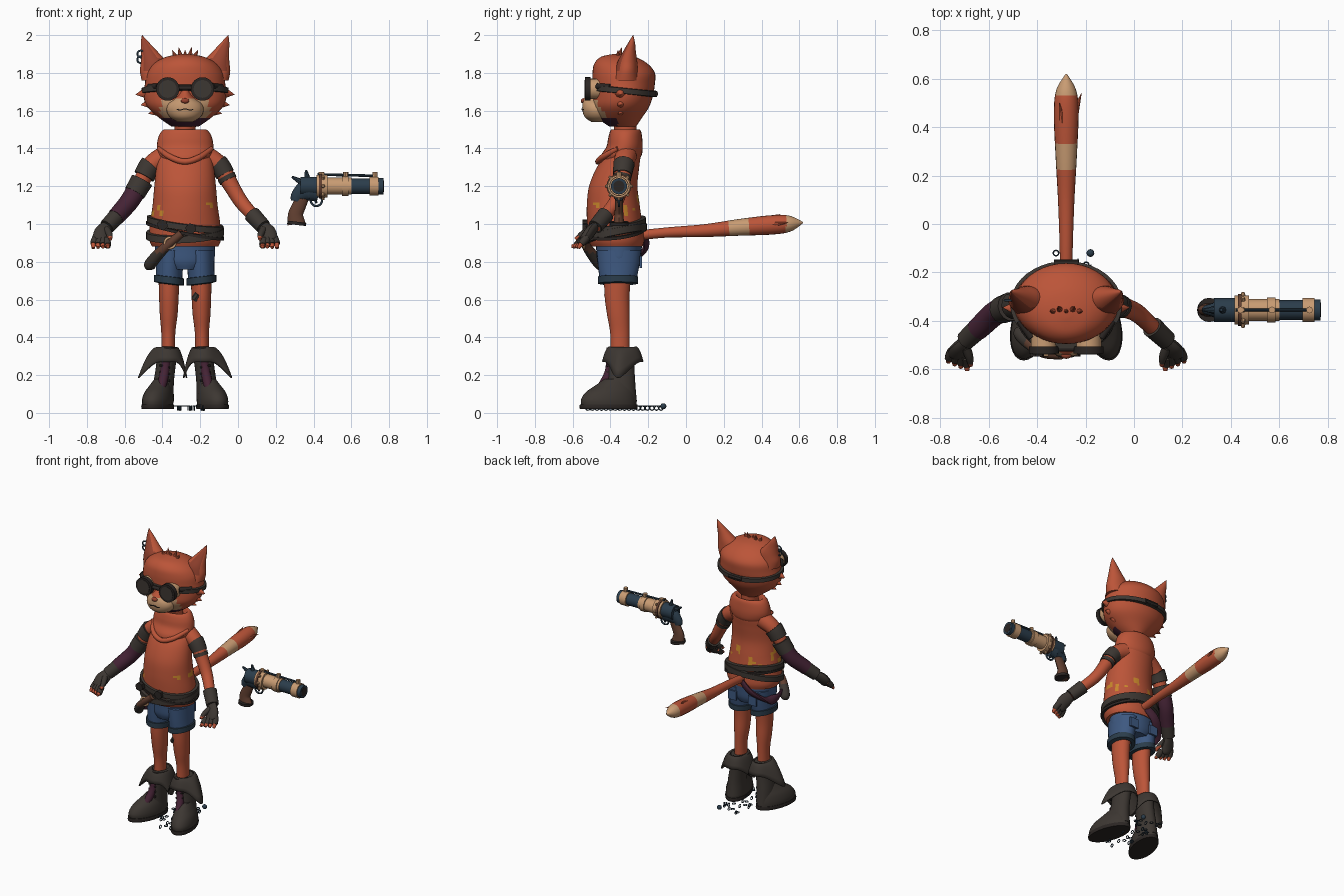
import bpy, bmesh, math, random
from mathutils import Vector

cube = bpy.data.objects.get("Cube")
if cube:
    bpy.data.objects.remove(cube)

C = -0.28          # character centre line
GY = -0.355        # pistol centre line


def material(name, rgb):
    m = bpy.data.materials.new(name)
    m.use_nodes = True
    m.diffuse_color = (*rgb, 1)
    m.node_tree.nodes["Principled BSDF"].inputs["Base Color"].default_value = (*rgb, 1)
    return m


FUR = material("orange", (.50, .09, .04))
INNER = material("dark orange", (.30, .055, .028))
TAN = material("tan", (.58, .33, .17))
LEATHER = material("dark leather", (.046, .038, .032))
BLACK = material("near black", (.024, .019, .017))
PURPLE = material("plum cloth", (.06, .017, .036))
DENIM = material("denim blue", (.048, .10, .22))
NAVY = material("gunmetal navy", (.024, .046, .07))
GOLD = material("yellow paint", (.60, .25, .025))
BROWN = material("brown leather", (.12, .05, .03))


def finish(name, bm, mats, rule=None):
    bmesh.ops.recalc_face_normals(bm, faces=bm.faces[:])
    mats = mats if isinstance(mats, list) else [mats]
    for f in bm.faces:
        f.smooth = True
        if rule:
            f.material_index = rule(f.calc_center_median(), f.normal)
    me = bpy.data.meshes.new(name)
    bm.to_mesh(me)
    bm.free()
    for m in mats:
        me.materials.append(m)
    me.set_sharp_from_angle(angle=math.radians(40))
    ob = bpy.data.objects.new(name, me)
    bpy.context.collection.objects.link(ob)
    return ob


def sample(rows, t):
    # smooth curve through the rows, t from 0 to 1
    n = len(rows) - 1
    i = min(int(t * n), n - 1)
    u = t * n - i
    p = [Vector(rows[min(max(k, 0), n)]) for k in (i - 1, i, i + 1, i + 2)]
    return (2 * p[1] + (p[2] - p[0]) * u + (2 * p[0] - 5 * p[1] + 4 * p[2] - p[3]) * u * u
            + (3 * p[1] - p[0] - 3 * p[2] + p[3]) * u ** 3) / 2


def skin(name, rings, mats, rule=None, caps=True, loop=False):
    bm = bmesh.new()
    vs = [[bm.verts.new(p) for p in r] for r in rings]
    n = len(vs[0])
    for a, b in zip(vs, vs[1:] + vs[:1] if loop else vs[1:]):
        for i in range(n):
            bm.faces.new((a[i], a[(i + 1) % n], b[(i + 1) % n], b[i]))
    if caps and not loop:
        bm.faces.new(vs[0])
        bm.faces.new(vs[-1])
    return finish(name, bm, mats, rule)


def stack(name, rows, mats, s=1, n=28, sub=5, rule=None, shear=0):
    # rows: (z, side offset, y, x radius, y radius)
    rings = []
    steps = (len(rows) - 1) * sub
    for k in range(steps + 1):
        z, dx, y, rx, ry = sample(rows, k / steps)
        rx, ry = max(rx, .001), max(ry, .001)
        ring = []
        for i in range(n):
            a = math.tau * i / n
            u, v = rx * math.cos(a), ry * math.sin(a)
            ring.append((C + s * (dx + u - shear * v), y + v, z))
        rings.append(ring)
    return skin(name, rings, mats, rule)


def tube(name, rows, mats, n=14, flat=1, ref=(0, 1, 0), t0=0, t1=1, grow=0, steps=16, rule=None):
    # rows: (x, y, z, radius)
    pts = [sample(rows, t0 + (t1 - t0) * k / steps) for k in range(steps + 1)]
    rings = []
    for k, p in enumerate(pts):
        tan = (pts[min(k + 1, steps)] - pts[max(k - 1, 0)]).to_3d().normalized()
        a = tan.cross(Vector(ref)).normalized()
        b = tan.cross(a)
        r = max(p.w + grow, .001)
        rings.append([p.to_3d() + a * r * math.cos(math.tau * i / n)
                      + b * r * flat * math.sin(math.tau * i / n) for i in range(n)])
    return skin(name, rings, mats, rule)


def band(name, c, rx, ry, h, mat, sx=0, sy=0, t=.012, n=40):
    # flat strap around an ellipse, sloped along x and y
    rings = []
    for i in range(n):
        a = math.tau * i / n
        ring = []
        for r, z in ((-t, -h), (t, -h * .8), (t, h * .8), (-t, h)):
            x, y = (rx + r) * math.cos(a), (ry + r) * math.sin(a)
            ring.append((c[0] + x, c[1] + y, c[2] + z / 2 + sx * x + sy * y))
        rings.append(ring)
    return skin(name, rings, mat, loop=True)


def ball(name, c, size, mat):
    bm = bmesh.new()
    bmesh.ops.create_uvsphere(bm, u_segments=16, v_segments=10, radius=1)
    for v in bm.verts:
        v.co = Vector(c) + Vector([a * b for a, b in zip(v.co, size)])
    return finish(name, bm, mat)


def rod(name, a, b, r, mat, r2=None, n=24):
    a, b = Vector(a), Vector(b)
    d = (b - a).normalized()
    u = d.orthogonal().normalized()
    w = d.cross(u)
    ring = lambda p, q: [p + (u * math.cos(math.tau * i / n) + w * math.sin(math.tau * i / n)) * q for i in range(n)]
    return skin(name, [ring(a, r), ring(b, r if r2 is None else r2)], mat)


def hoop(name, c, r, t, mat, axis="y"):
    bpy.ops.mesh.primitive_torus_add(major_radius=r, minor_radius=t, major_segments=20, minor_segments=8, location=c,
                                     rotation={"x": (0, 1.57, 0), "y": (1.57, 0, 0), "z": (0, 0, 0)}[axis])
    ob = bpy.context.object
    ob.name = name
    ob.data.materials.append(mat)
    bpy.ops.object.shade_smooth()


# head: tan lower face, plum shade under the chin
def face_rule(c, n):
    if c.z < 1.56 and -.47 < c.y < -.36:
        return 2
    return 1 if c.y < -.42 and c.z < 1.66 and abs(c.x - C) < .13 else 0


stack("head", [(1.515, 0, -.335, .07, .07), (1.56, 0, -.35, .135, .115), (1.62, 0, -.345, .2, .15),
               (1.68, 0, -.335, .22, .16), (1.74, 0, -.33, .213, .165), (1.80, 0, -.33, .203, .165),
               (1.85, 0, -.345, .165, .14), (1.885, 0, -.36, .1, .09), (1.9, 0, -.365, .02, .02)],
      [FUR, TAN, PURPLE], n=40, rule=face_rule)
stack("muzzle", [(1.54, 0, -.46, .04, .04), (1.565, 0, -.465, .08, .07), (1.6, 0, -.47, .098, .078),
                 (1.635, 0, -.468, .09, .08), (1.665, 0, -.46, .055, .08), (1.7, 0, -.45, .03, .06),
                 (1.76, 0, -.44, .02, .04)], [TAN, FUR], rule=lambda c, n: int(c.z > 1.665))
ball("nose", (C, -.543, 1.652), (.022, .014, .014), INNER)
tube("mouth", [(C - .06, -.525, 1.618, .003), (C - .03, -.546, 1.603, .003), (C, -.55, 1.61, .003),
               (C + .03, -.546, 1.603, .003), (C + .06, -.525, 1.618, .003)], BLACK, n=6, ref=(0, 0, 1))
stack("neck", [(1.4, 0, -.32, .06, .06), (1.48, 0, -.32, .055, .058), (1.56, 0, -.325, .06, .065)], FUR)
for i in range(5):
    x = C + .022 * (i - 2)
    rod("hair_tuft", (x, -.36, 1.87), (x + .012 * (i - 2), -.36 + .02 * (i % 2), 1.92 + .015 * (i % 2)), .02, FUR, .001, 8)

# ears, cheek fur and goggles
for s in (-1, 1):
    stack("ear", [(1.76, .145, -.32, .085, .07), (1.81, .155, -.315, .084, .06), (1.86, .165, -.31, .069, .052),
                  (1.91, .188, -.3, .045, .035), (1.96, .212, -.288, .022, .018), (2.0, .228, -.28, .001, .001)],
          [FUR, INNER], s, rule=lambda c, n: int(n.y < -.72 and c.z > 1.81))
    for dx, z, r in ((.262, 1.685, .05), (.235, 1.63, .05), (.195, 1.585, .04)):
        rod("cheek_fur", (C + s * (dx - .09), -.35, z + .015), (C + s * dx, -.345, z), r, FUR, .001, 10)
    gx = C + s * .092
    rod("goggle_barrel", (gx, -.40, 1.715), (gx, -.515, 1.715), .054, TAN)
    rod("goggle_rim", (gx, -.505, 1.715), (gx, -.535, 1.715), .062, BLACK)
    rod("goggle_lens", (gx, -.53, 1.715), (gx, -.538, 1.715), .047, LEATHER)
    rod("goggle_hinge", (gx + s * .05, -.47, 1.73), (gx + s * .1, -.40, 1.725), .016, BLACK, n=10)
rod("goggle_bridge", (C - .04, -.515, 1.72), (C + .04, -.515, 1.72), .012, BLACK, n=10)
band("goggle_strap", (C, -.333, 1.705), .219, .168, .035, LEATHER, sy=-.1)
rod("strap_buckle", (C - .05, -.165, 1.69), (C + .05, -.165, 1.69), .018, BLACK, n=8)
for z in (1.87, 1.9):
    hoop("earring", (C - .235, -.315, z), .018, .005, NAVY)

# sweater with paint drips
random.seed(4)
drips = [(random.random() < .42, 1.03 + random.random() * .08, .02 + random.random() * .045) for _ in range(40)]


def drip_rule(c, n):
    on, z, h = drips[int((math.atan2(c.y + .38, c.x - C) / math.tau + .5) * 40) % 40]
    return int(on and z < c.z < z + h)


stack("sweater", [(.88, 0, -.365, .175, .135), (.92, 0, -.37, .19, .148), (1.0, 0, -.378, .186, .146),
                  (1.1, 0, -.385, .172, .14), (1.2, 0, -.385, .163, .128), (1.3, 0, -.36, .152, .112),
                  (1.37, 0, -.33, .135, .09), (1.41, 0, -.32, .09, .07)], [FUR, GOLD], n=80, sub=7, rule=drip_rule)
stack("cowl", [(1.345, 0, -.35, .125, .105), (1.37, 0, -.34, .145, .107), (1.41, 0, -.325, .15, .096),
               (1.455, 0, -.322, .143, .09), (1.49, 0, -.32, .125, .082), (1.5, 0, -.32, .1, .07),
               (1.46, 0, -.32, .07, .06)], FUR)
tube("cowl_fold", [(C - .14, -.36, 1.4, .012), (C - .08, -.44, 1.355, .016), (C, -.465, 1.33, .016),
                   (C + .08, -.44, 1.355, .016), (C + .14, -.36, 1.4, .012)], FUR, ref=(0, 0, 1))

# shorts, legs and boots
stack("shorts_hips", [(.76, 0, -.355, .1, .1), (.8, 0, -.355, .15, .115), (.86, 0, -.355, .158, .12),
                      (.93, 0, -.355, .16, .125)], DENIM)
for s in (-1, 1):
    stack("shorts_leg", [(.7, .086, -.36, .07, .096), (.77, .083, -.357, .072, .108), (.86, .078, -.355, .078, .118)], DENIM, s)
    band("shorts_cuff", (C + s * .086, -.36, .703), .067, .094, .045, NAVY, sx=s * .12)
    rod("back_pocket", (C + s * .08, -.245, .8), (C + s * .08, -.232, .8), .045, DENIM, n=4)
    stack("leg", [(.3, .09, -.35, .037, .05), (.42, .089, -.35, .037, .051), (.52, .087, -.358, .047, .06),
                  (.62, .086, -.365, .052, .066), (.74, .085, -.362, .056, .072)], FUR, s)
    stack("boot_shaft", [(.06, .115, -.34, .056, .08), (.15, .114, -.345, .054, .077), (.25, .102, -.345, .052, .072),
                         (.345, .09, -.345, .056, .075)], LEATHER, s)
    stack("boot_foot", [(.035, .145, -.408, .076, .145), (.07, .145, -.41, .078, .146), (.11, .14, -.4, .07, .13),
                        (.145, .13, -.38, .055, .1), (.18, .12, -.36, .04, .07)], LEATHER, s, shear=.2)
    stack("boot_sole", [(.02, .145, -.41, .08, .152), (.032, .145, -.41, .082, .154), (.045, .145, -.41, .08, .152)],
          BLACK, s, shear=.2)
    tube("boot_tongue", [(C + s * .095, -.40, .32, .022), (C + s * .108, -.405, .22, .025),
                         (C + s * .125, -.445, .14, .024), (C + s * .14, -.48, .11, .015)], PURPLE)
    for k in range(4):
        z = .17 + .035 * k
        rod("boot_lace", (C + s * .08, -.415, z), (C + s * .135, -.415, z + .012), .006, BLACK, n=6)
    # flared cuff with hanging side points
    rings = []
    for k in range(7):
        u, ring = k / 6, []
        for i in range(48):
            a = math.tau * i / 48
            c, v = math.cos(a), math.sin(a)
            point = abs(c) ** 6
            reach = .045 + point * (.06 if c > 0 else .012)
            x = .095 + c * (.05 + u * reach)
            y = -.335 + v * (.068 + .042 * u) - .025 * u * point
            ring.append((C + s * x, y, .35 - u ** 1.6 * (.08 + .085 * point) + .01 * math.sin(u * 3)))
        rings.append(ring)
    cuff = skin("boot_cuff", rings, LEATHER, caps=False)
    cuff.modifiers.new("thickness", "SOLIDIFY").thickness = .008
ball("toe_patch", (C - .17, -.5, .085), (.045, .04, .03), TAN)
rod("knee_bandage", (C + .05, -.405, .60), (C + .07, -.415, .63), .02, LEATHER, n=8)

# arms, sleeves and gloves
for s in (-1, 1):
    arm = [(C + s * x, y, z, r) for x, y, z, r in ((.1, -.32, 1.36, .06), (.18, -.33, 1.31, .05), (.24, -.345, 1.21, .042),
                                                  (.295, -.37, 1.12, .038), (.355, -.425, 1.05, .034), (.415, -.48, .985, .03))]
    tube("arm", arm, FUR, n=18, steps=24)
    if s < 0:
        tube("plum_sleeve", arm, PURPLE, t0=.42, t1=.84, grow=.013)
        tube("sleeve_wrap", arm, LEATHER, t0=.36, t1=.5, grow=.017)
        tube("upper_band", arm, LEATHER, t0=.2, t1=.32, grow=.012)
    else:
        tube("upper_band", arm, LEATHER, t0=.18, t1=.3, grow=.006)
        tube("upper_strap", arm, LEATHER, t0=.32, t1=.36, grow=.005)
    tube("glove_wrist", arm, LEATHER, t0=.8, t1=1, grow=.011)
    tube("palm", [(C + s * .405, -.472, .995, .03), (C + s * .435, -.51, .955, .045), (C + s * .45, -.54, .915, .04),
                  (C + s * .46, -.55, .9, .015)], LEATHER, flat=.6)
    for i in range(4):
        finger = [(C + s * (.47 - .018 * i), -.525 - .008 * i, .93 - .004 * i, .017),
                  (C + s * (.483 - .024 * i), -.55 - .01 * i, .90 - .004 * i, .015),
                  (C + s * (.487 - .026 * i), -.57 - .012 * i, .872 + .003 * i, .009)]
        tube("finger", finger, FUR, n=10, steps=6)
        tube("glove_finger", finger, LEATHER, n=10, t1=.6, grow=.004, steps=6)
    tube("thumb", [(C + s * .415, -.51, .97, .02), (C + s * .4, -.55, .945, .017), (C + s * .395, -.585, .92, .009)],
         [LEATHER, FUR], n=10, rule=lambda c, n: int(c.z < .935))

# belts, holster and pouch
band("upper_belt", (C, -.375, 1.0), .19, .15, .04, LEATHER, sx=-.13, sy=.12)
band("lower_belt", (C, -.372, .95), .194, .153, .045, LEATHER, sx=.05, sy=.2)
band("thin_belt", (C, -.374, .965), .195, .153, .02, BLACK, sx=-.2, sy=.1)
for x, z in ((C + .03, .975), (C - .12, .995)):
    rod("belt_buckle", (x, -.52, z), (x, -.548, z), .03, BLACK, n=6)
tube("holster", [(C - .02, -.54, .95, .02), (C - .09, -.53, .89, .024), (C - .15, -.49, .83, .03),
                 (C - .19, -.45, .78, .03), (C - .2, -.44, .76, .01)], [BROWN, LEATHER],
     rule=lambda c, n: int(c.z < .85))
hoop("holster_ring", (C - .08, -.54, .9), .028, .007, TAN)
tube("plum_sash", [(C - .01, -.215, .93, .025), (C - .08, -.215, .87, .03), (C - .15, -.28, .81, .03),
                   (C - .17, -.37, .79, .03), (C - .16, -.45, .81, .02)], PURPLE, flat=.5, ref=(.5, .85, 0))

# tail with tan band and tip
tube("tail", [(C, -.25, .94, .026), (C, -.1, .955, .027), (C, .1, .965, .034), (C, .28, .982, .044), (C, .45, .995, .051),
              (C, .55, 1.002, .042), (C, .62, 1.008, .003)], [FUR, TAN], n=20, ref=(0, 0, 1), steps=60,
     rule=lambda c, n: int(.225 < c.y < .33 or c.y > .53))
for dx, y, dz in ((.045, .46, .01), (-.02, .42, .045), (.02, .2, -.035)):
    rod("tail_tuft", (C + dx * .8, y, .99 + dz * .8), (C + dx * 1.4, y + .08, .995 + dz * 1.25), .016, FUR, .001, 8)

# loose chain on the floor
for k in range(34):
    t = k / 33
    hoop("chain_link", (C + .03 + .075 * math.sin(t * 17), -.52 + .40 * t, .025 + .012 * (k % 2)),
         .011, .003, NAVY, "z" if k % 2 else "x")
ball("chain_weight", (C + .1, -.12, .035), (.016, .016, .016), NAVY)

# pistol
for name, x0, x1, r, mat in (("barrel_rear", .47, .60, .045, TAN), ("barrel_collar", .55, .585, .052, TAN),
                             ("barrel_sleeve", .59, .70, .041, NAVY), ("muzzle_ring", .695, .745, .05, TAN),
                             ("muzzle_end", .745, .77, .043, NAVY), ("bore", .766, .772, .03, BLACK),
                             ("drum", .415, .475, .06, TAN), ("drum_band", .43, .445, .066, BROWN),
                             ("breech", .33, .42, .05, NAVY)):
    rod(name, (x0, GY, 1.2), (x1, GY, 1.2), r, mat)
for k in range(8):
    a = math.tau * k / 8
    y, z = math.cos(a), math.sin(a)
    rod("drum_stud", (.45, GY + .055 * y, 1.2 + .055 * z), (.45, GY + .074 * y, 1.2 + .074 * z), .012, TAN, .006, 8)
tube("pistol_frame", [(.43, GY, 1.17, .05), (.37, GY, 1.18, .06), (.32, GY, 1.15, .04), (.31, GY, 1.12, .03)],
     NAVY, flat=.65)
tube("pistol_grip", [(.345, GY, 1.15, .035), (.325, GY, 1.1, .036), (.305, GY, 1.05, .04), (.31, GY, 1.0, .048)],
     BROWN, flat=.6)
rod("grip_cap", (.31, GY, .995), (.312, GY, 1.012), .05, BLACK, n=16).scale.y = 1
rod("hammer", (.34, GY, 1.22), (.285, GY, 1.25), .018, NAVY, .006, 8)
rod("rear_sight", (.37, GY, 1.22), (.36, GY, 1.285), .022, NAVY, .006, 8)
rod("top_rail", (.42, GY, 1.262), (.735, GY, 1.255), .007, NAVY, n=8)
for x in (.44, .57, .725):
    rod("rail_post", (x, GY, 1.22), (x, GY, 1.275), .014, TAN, n=8)
hoop("trigger_guard", (.415, GY, 1.125), .03, .006, NAVY)
rod("trigger", (.405, GY, 1.15), (.415, GY, 1.11), .007, NAVY, n=6)
